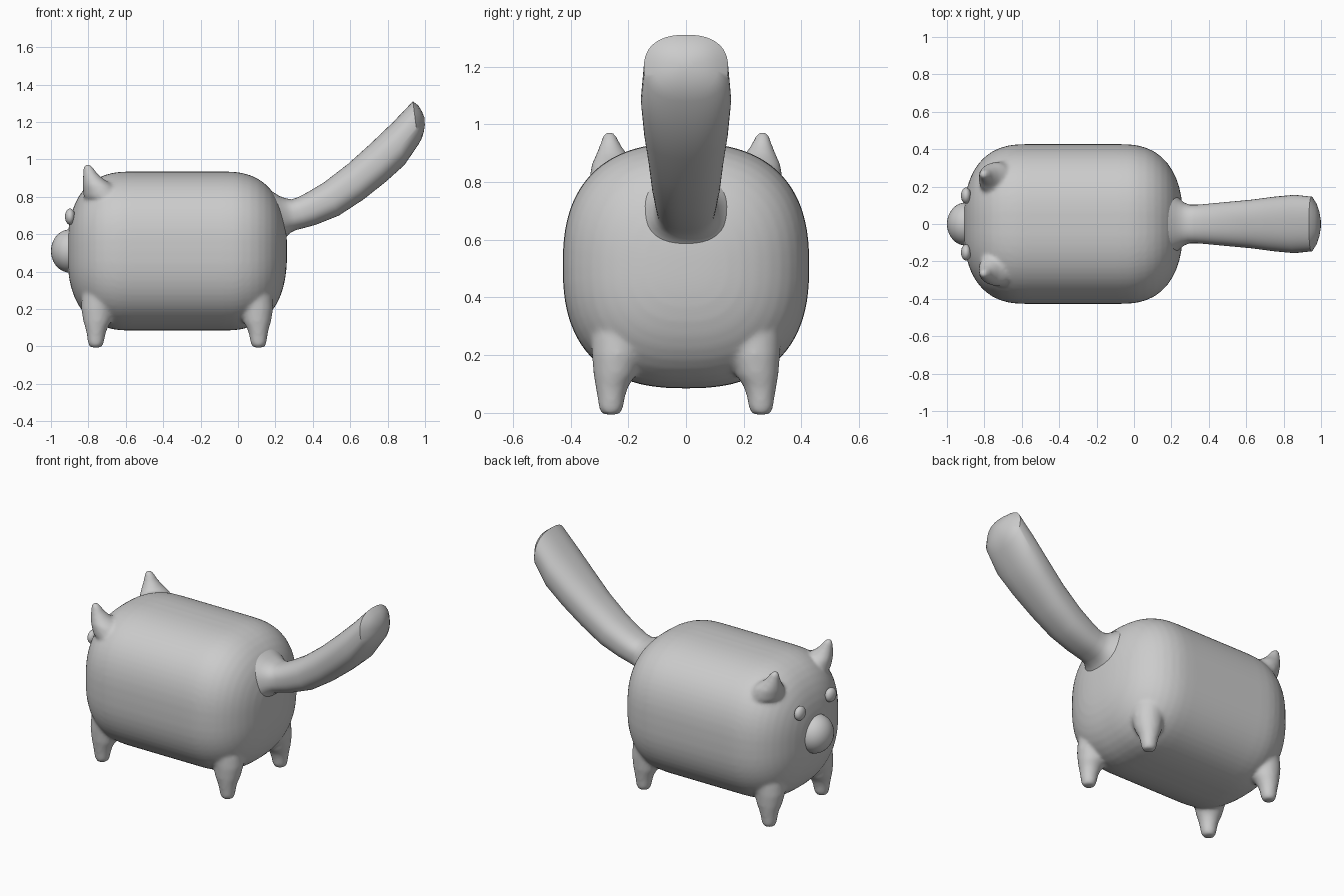
import bpy, bmesh, math
from mathutils import Vector

if "Cube" in bpy.data.objects:
    bpy.data.objects.remove(bpy.data.objects["Cube"])

grey = bpy.data.materials.new("plain grey")
grey.diffuse_color = (0.6, 0.6, 0.6, 1)
grey.use_nodes = True
grey.node_tree.nodes["Principled BSDF"].inputs["Base Color"].default_value = grey.diffuse_color


def spow(v, e):
    return math.copysign(abs(v) ** e, v)


def ring(c, a, b, n=32, p=2.0):
    """Superellipse ring about c with half axes a and b."""
    c, a, b = Vector(c), Vector(a), Vector(b)
    e = 2 / p
    return [c + a * spow(math.cos(t), e) + b * spow(math.sin(t), e)
            for t in (2 * math.pi * i / n for i in range(n))]


def loft(bm, rings):
    """Skin a closed tube through the rings, capped at both ends."""
    vs = [[bm.verts.new(p) for p in r] for r in rings]
    n = len(vs[0])
    faces = []
    for r, s in zip(vs, vs[1:]):
        for i in range(n):
            j = (i + 1) % n
            faces.append(bm.faces.new((r[i], r[j], s[j], s[i])))
    faces.append(bm.faces.new(vs[0][::-1]))
    faces.append(bm.faces.new(vs[-1]))
    bmesh.ops.recalc_face_normals(bm, faces=faces)


def finish(bm, name, angle=40):
    me = bpy.data.meshes.new(name)
    bm.to_mesh(me)
    bm.free()
    me.materials.append(grey)
    ob = bpy.data.objects.new(name, me)
    bpy.context.collection.objects.link(ob)
    bpy.ops.object.select_all(action='DESELECT')
    ob.select_set(True)
    bpy.context.view_layer.objects.active = ob
    bpy.ops.object.shade_smooth_by_angle(angle=math.radians(angle))
    return ob


# Barrel body: rounded box lofted along x
MID, FLAT, CAP = -0.325, 0.25, 0.337
bm = bmesh.new()
body = []
for side in (-1, 1):
    steps = [math.radians(a) for a in (0, 6, 12, 20, 28, 36, 44, 52, 60, 68, 75, 81, 85, 88)]
    for k in (steps[::-1] if side < 0 else steps):
        x = MID + side * (FLAT + CAP * math.sin(k) ** 0.8)
        s = math.cos(k) ** 0.8
        body.append(ring((x, 0, 0.51), (0, 0.427 * s, 0), (0, 0, 0.425 * s), 64, 2.5))
loft(bm, body)

# Four stubby legs: height, radius, outward distances from the body middle
LEG = [(-0.006, 0.03, 0.435, 0.26), (0.015, 0.042, 0.435, 0.26), (0.06, 0.049, 0.434, 0.259),
       (0.095, 0.058, 0.432, 0.256), (0.13, 0.073, 0.428, 0.247), (0.2, 0.088, 0.425, 0.238),
       (0.27, 0.1, 0.41, 0.23), (0.35, 0.1, 0.37, 0.21), (0.45, 0.06, 0.3, 0.15)]
for sx in (-1, 1):
    for sy in (-1, 1):
        loft(bm, [ring((MID + sx * dx, sy * dy, z), (r, 0, 0), (0, r, 0))
                  for z, r, dx, dy in LEG])

# Two pointed ears: height, radius, x, y
EAR = [(0.974, 0.014, -0.806, 0.265), (0.955, 0.026, -0.8, 0.265), (0.925, 0.038, -0.79, 0.262),
       (0.895, 0.055, -0.775, 0.257), (0.86, 0.083, -0.748, 0.245),
       (0.8, 0.11, -0.715, 0.225), (0.7, 0.08, -0.68, 0.2)]
for sy in (-1, 1):
    loft(bm, [ring((x, sy * y, z), (r, 0, 0), (0, r, 0)) for z, r, x, y in EAR])

# Fuse body, legs and ears into one soft skin
ob = finish(bm, "body", 180)
rm = ob.modifiers.new("fuse", 'REMESH')
rm.mode = 'VOXEL'
rm.voxel_size = 0.011
rm.use_smooth_shade = True
sm = ob.modifiers.new("soften", 'SMOOTH')
sm.factor = 0.5
sm.iterations = 7
bpy.ops.object.convert(target='MESH')

# Tail: lower x, lower z, upper x, upper z, half width; last rings form the domed end
TAIL = [(0.12, 0.62, 0.1, 0.78, 0.1), (0.24, 0.56, 0.18, 0.83, 0.16),
        (0.262, 0.59, 0.22, 0.805, 0.135), (0.282, 0.609, 0.25, 0.793, 0.115),
        (0.31, 0.622, 0.285, 0.786, 0.103), (0.36, 0.635, 0.32, 0.797, 0.103),
        (0.42, 0.652, 0.37, 0.823, 0.108), (0.54, 0.70, 0.46, 0.877, 0.118),
        (0.67, 0.785, 0.59, 0.977, 0.13), (0.79, 0.88, 0.71, 1.085, 0.146),
        (0.89, 0.97, 0.83, 1.2, 0.156), (0.965, 1.08, 0.935, 1.31, 0.146),
        (0.984, 1.115, 0.965, 1.287, 0.11), (0.994, 1.15, 0.984, 1.255, 0.068),
        (0.999, 1.185, 0.996, 1.225, 0.025)]
bm = bmesh.new()
loft(bm, [ring(((bx + tx) / 2, 0, (bz + tz) / 2), (0, w, 0),
               ((tx - bx) / 2, 0, (tz - bz) / 2), 48, 2.4)
          for bx, bz, tx, tz, w in TAIL])
finish(bm, "tail")


# Snout and eyes
def ball(name, c, r):
    bm = bmesh.new()
    bmesh.ops.create_uvsphere(bm, u_segments=32, v_segments=20, radius=1)
    bmesh.ops.scale(bm, vec=r, verts=bm.verts)
    bmesh.ops.translate(bm, vec=c, verts=bm.verts)
    finish(bm, name)


ball("snout", (-0.9, 0, 0.51), (0.1, 0.115, 0.115))
for sy, label in ((-1, "front"), (1, "back")):
    ball("eye_" + label, (-0.898, sy * 0.152, 0.694), (0.027, 0.043, 0.043))
